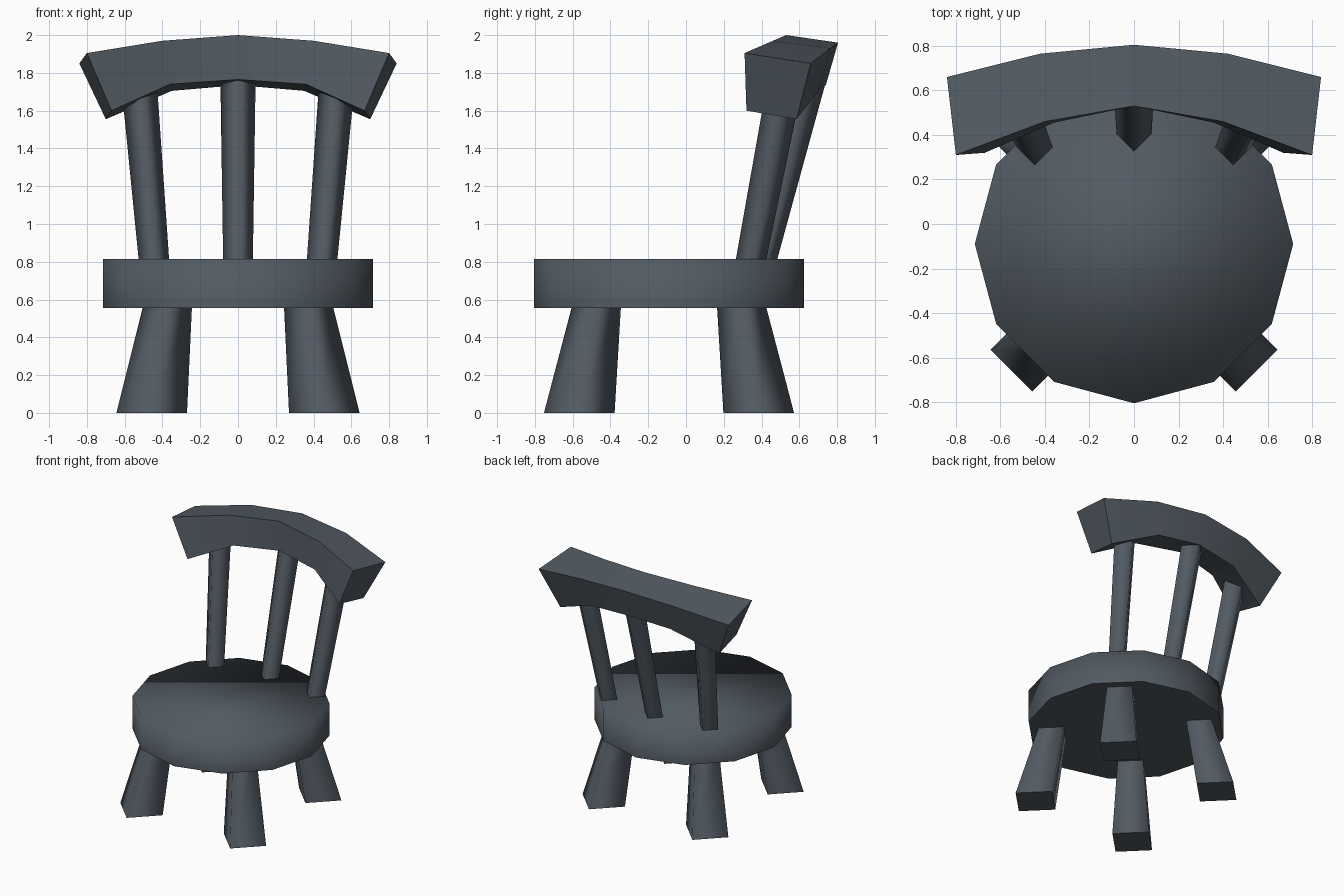
import bpy
import math
from mathutils import Vector

cube = bpy.data.objects.get("Cube")
if cube:
    bpy.data.objects.remove(cube, do_unlink=True)

slate = bpy.data.materials.new("slate_grey")
slate.use_nodes = True
COLOUR = (0.085, 0.105, 0.125, 1)
slate.diffuse_color = COLOUR
slate.node_tree.nodes["Principled BSDF"].inputs["Base Color"].default_value = COLOUR


def ring(centre, radius, sides):
    """Horizontal polygon with one corner pointing to the front."""
    c = Vector(centre)
    steps = [math.tau * i / sides - math.pi / 2 for i in range(sides)]
    return [c + Vector((math.cos(a), math.sin(a), 0)) * radius for a in steps]


def loft(name, sections, flat_caps=(0, 1)):
    """Skin matching cross-sections; the chosen end caps stay flat shaded."""
    n, last = len(sections[0]), len(sections) - 1
    verts = [p for s in sections for p in s]
    faces = [(k * n + i, k * n + (i + 1) % n, (k + 1) * n + (i + 1) % n, (k + 1) * n + i)
             for k in range(last) for i in range(n)]
    faces += [tuple(reversed(range(n))), tuple(range(last * n, last * n + n))]
    mesh = bpy.data.meshes.new(name)
    mesh.from_pydata(verts, [], faces)
    mesh.materials.append(slate)
    mesh.shade_smooth()
    for cap in flat_caps:
        mesh.polygons[len(faces) - 2 + cap].use_smooth = False
    obj = bpy.data.objects.new(name, mesh)
    bpy.context.collection.objects.link(obj)
    return obj


# Seat: twelve-sided disc with a soft-shaded top
loft("seat", [ring((0, -0.09, z), 0.715, 12) for z in (0.555, 0.815)], flat_caps=(0,))

# Legs: tapered square posts splayed outwards
for side, sx in (("left", 1), ("right", -1)):
    for end, sy in (("front", -1), ("back", 1)):
        foot = ring((sx * 0.457, -0.09 + sy * 0.475, 0), 0.187, 4)
        top = ring((sx * 0.365, -0.09 + sy * 0.375, 0.62), 0.124, 4)
        loft(f"{end}_{side}_leg", [foot, top])

# Spindles: square posts leaning back and widening upwards
loft("middle_spindle", [ring((0, 0.375, 0.7), 0.077, 4), ring((0, 0.665, 1.82), 0.094, 4)])
for side, sx in (("left", 1), ("right", -1)):
    loft(f"{side}_spindle", [ring((sx * 0.436, 0.323, 0.7), 0.079, 4),
                             ring((sx * 0.52, 0.515, 1.7), 0.094, 4)])

# Back rail: curved bar; corners are front low, back low, back high, front high
middle = [(0, 0.53, 1.765), (0, 0.74, 1.735), (0, 0.805, 1.96), (0, 0.53, 2.0)]
bend = [(0.36, 0.455, 1.74), (0.35, 0.70, 1.705), (0.42, 0.765, 1.93), (0.40, 0.46, 1.97)]
tip = [(0.67, 0.32, 1.60), (0.70, 0.585, 1.555), (0.84, 0.66, 1.85), (0.80, 0.31, 1.905)]
mirrored = [[(-x, y, z) for x, y, z in s] for s in (tip, bend)]
rail = loft("back_rail", mirrored + [middle, bend, tip])
rail.data.set_sharp_from_angle(angle=math.radians(40))
